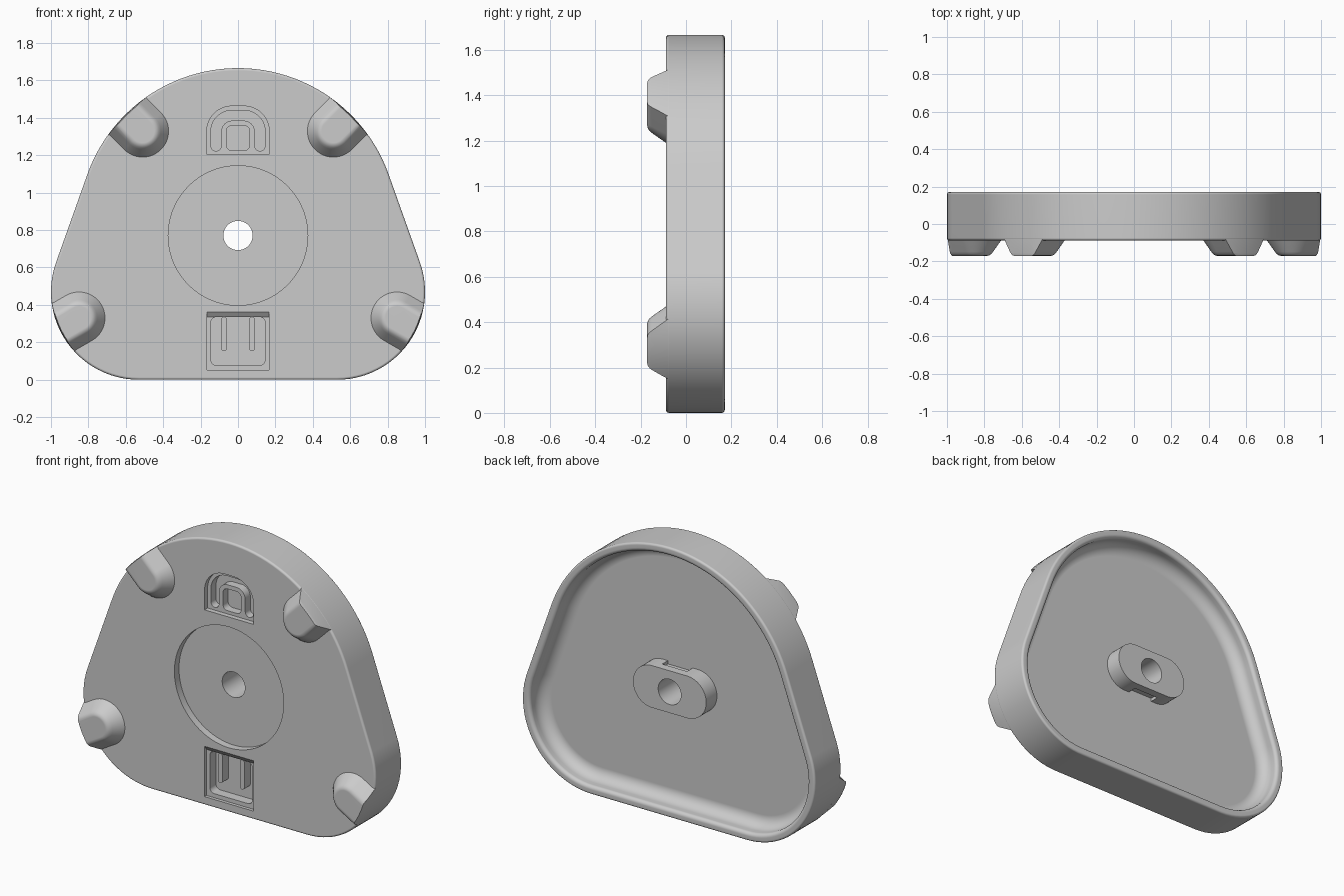
import bpy
import bmesh
from math import cos, sin, radians

if "Cube" in bpy.data.objects:
    bpy.data.objects.remove(bpy.data.objects["Cube"])

grey = bpy.data.materials.new("plain grey")
grey.use_nodes = True
grey.diffuse_color = (0.6, 0.6, 0.6, 1)
grey.node_tree.nodes["Principled BSDF"].inputs["Base Color"].default_value = (0.6, 0.6, 0.6, 1)

HUB_Z = 0.771
FRONT, FLOOR, BACK = -0.088, 0.055, 0.171


def arc(cx, cz, r, a0, a1, n=12):
    angles = [radians(a0 + (a1 - a0) * i / n) for i in range(n + 1)]
    return [(cx + r * cos(a), cz + r * sin(a)) for a in angles]


def outline(inset=0.0):
    """Rounded triangle: two corner arcs and one wide top arc."""
    tilt = 19.5
    return (arc(0.53, 0.47, 0.47 - inset, -90, tilt, 24)
            + arc(0, 0.811, 0.855 - inset, tilt, 180 - tilt, 48)
            + arc(-0.53, 0.47, 0.47 - inset, 180 - tilt, 270, 24))


def rounded(cx, cz, hw, hh, r):
    pts = []
    for k, (sx, sz) in enumerate([(1, 1), (-1, 1), (-1, -1), (1, -1)]):
        pts += arc(cx + sx * (hw - r), cz + sz * (hh - r), r, 90 * k, 90 * k + 90, 8)
    return pts


def arch_top(hw, top, r):
    """Flat-topped arch with round shoulders, running right to left."""
    return arc(hw - r, top - r, r, 0, 90) + arc(r - hw, top - r, r, 90, 180)


def loft(name, rings):
    """Skin a list of (y, outline points) rings and cap both ends."""
    bm = bmesh.new()
    loops = [[bm.verts.new((x, y, z)) for x, z in pts] for y, pts in rings]
    for a, b in zip(loops, loops[1:]):
        for i in range(len(a)):
            j = (i + 1) % len(a)
            bm.faces.new((a[i], a[j], b[j], b[i]))
    bm.faces.new(loops[0])
    bm.faces.new(loops[-1])
    bmesh.ops.remove_doubles(bm, verts=bm.verts, dist=1e-5)
    bmesh.ops.recalc_face_normals(bm, faces=bm.faces)
    mesh = bpy.data.meshes.new(name)
    bm.to_mesh(mesh)
    bm.free()
    mesh.materials.append(grey)
    obj = bpy.data.objects.new(name, mesh)
    bpy.context.collection.objects.link(obj)
    return obj


def prism(name, pts, y0, y1):
    return loft(name, [(y0, pts), (y1, pts)])


def combine(obj, tool, operation="DIFFERENCE"):
    """Apply a boolean and discard the tool object."""
    mod = obj.modifiers.new("cut", "BOOLEAN")
    mod.operation = operation
    mod.solver = "EXACT"
    mod.object = tool
    bpy.context.view_layer.update()
    bpy.context.view_layer.objects.active = obj
    bpy.ops.object.modifier_apply(modifier=mod.name)
    bpy.data.objects.remove(tool)


def cut(obj, pts, y0, y1):
    combine(obj, prism("cutter", pts, y0, y1))


# Shell: softened front edge, rounded back rim, hollow back with a filleted floor
WALL, FILLET, EDGE, LIP = 0.052, 0.07, 0.013, 0.022
profile = (arc(EDGE, FRONT + EDGE, EDGE, 270, 180, 4)
           + arc(EDGE, BACK - EDGE, EDGE, 180, 90, 4)
           + arc(WALL - LIP, BACK - LIP, LIP, 90, 0, 5)
           + arc(WALL + FILLET, FLOOR + FILLET, FILLET, 180, 270, 8))
shell = loft("shell", [(y, outline(d)) for d, y in profile])


# Flat round recess and centre hole
def hub_circle(r):
    return arc(0, HUB_Z, r, 0, 356.25, 95)


cut(shell, hub_circle(0.373), -0.2, FRONT + 0.045)
cut(shell, hub_circle(0.078), -0.3, 0.3)

# Upper arched pocket with a deeper arched groove and square well
DEEP = FRONT + 0.08
cut(shell, [(-0.167, 1.205), (0.167, 1.205)] + arch_top(0.167, 1.463, 0.135), -0.2, FRONT + 0.03)
leg_x, leg_r = 0.1175, 0.0275
groove = (arch_top(leg_x + leg_r, 1.439, 0.11)
          + arc(-leg_x, 1.25, leg_r, 180, 360)
          + arch_top(leg_x - leg_r, 1.385, 0.06)[::-1]
          + arc(leg_x, 1.25, leg_r, -180, 0))
cut(shell, groove, -0.2, DEEP)
cut(shell, rounded(0, 1.292, 0.062, 0.067, 0.03), -0.2, DEEP)


# Lower square pocket with a sloping top wall and a deeper well
def box(top):
    return [(-0.167, 0.052), (0.167, 0.052), (0.167, top), (-0.167, top)]


combine(shell, loft("cutter", [(FRONT - 0.02, box(0.39)), (FRONT + 0.02, box(0.336))]))
cut(shell, rounded(0, 0.206, 0.145, 0.129, 0.03), -0.2, DEEP)

# Two slim ribs hanging in the lower well
ribs = []
for side, label in ((1, "left"), (-1, "right")):
    ribs.append(prism(label + "_pocket_rib", rounded(side * 0.075, 0.245, 0.015, 0.092, 0.0149),
                      FRONT + 0.021, DEEP + 0.005))

# Back boss: rounded bar with a slot under its face above and below, and the same hole
boss = prism("back_boss", arc(0.12, HUB_Z, 0.13, -90, 90, 24) + arc(-0.12, HUB_Z, 0.13, 90, 270, 24),
             FLOOR - 0.01, 0.16)
for side in (1, -1):
    cut(boss, rounded(0, HUB_Z + side * 0.14, 0.085, 0.03, 0.002), FLOOR - 0.02, 0.11)
cut(boss, hub_circle(0.078), -0.3, 0.3)


# Feet: tapered pegs running outward, trimmed flush with the shell's side
def foot_ring(cx, cz, heading, r):
    dx, dz = 0.5 * cos(radians(heading)), 0.5 * sin(radians(heading))
    return (arc(cx, cz, r, heading + 90, heading + 270, 24)
            + arc(cx + dx, cz + dz, r, heading - 90, heading + 90, 24))


feet = []
for label, cx, cz, heading in (("upper", 0.51, 1.329, 45), ("lower", 0.85, 0.33, -30)):
    for side, hand in ((1, "left"), (-1, "right")):
        h = heading if side == 1 else 180 - heading
        taper = [(-0.06, 0.158), (FRONT, 0.139), (-0.148, 0.097), (-0.16, 0.087),
                 (-0.168, 0.076), (-0.171, 0.062)]
        foot = loft(label + "_" + hand + "_foot",
                    [(y, foot_ring(side * cx, cz, h, r)) for y, r in taper])
        trim = loft("trim", [(-0.05, outline(0.0005)), (-0.09, outline(0.001)),
                             (-0.155, outline(0.003)), (-0.2, outline(0.016))])
        combine(foot, trim, "INTERSECT")
        feet.append(foot)

# Smooth shading with crisp edges and even flat faces
parts = [shell, boss] + ribs + feet
bpy.ops.object.select_all(action="DESELECT")
for obj in parts:
    obj.select_set(True)
bpy.context.view_layer.objects.active = shell
bpy.ops.object.shade_smooth_by_angle(angle=radians(30))
for obj in parts:
    even = obj.modifiers.new("even_normals", "WEIGHTED_NORMAL")
    even.keep_sharp = True
